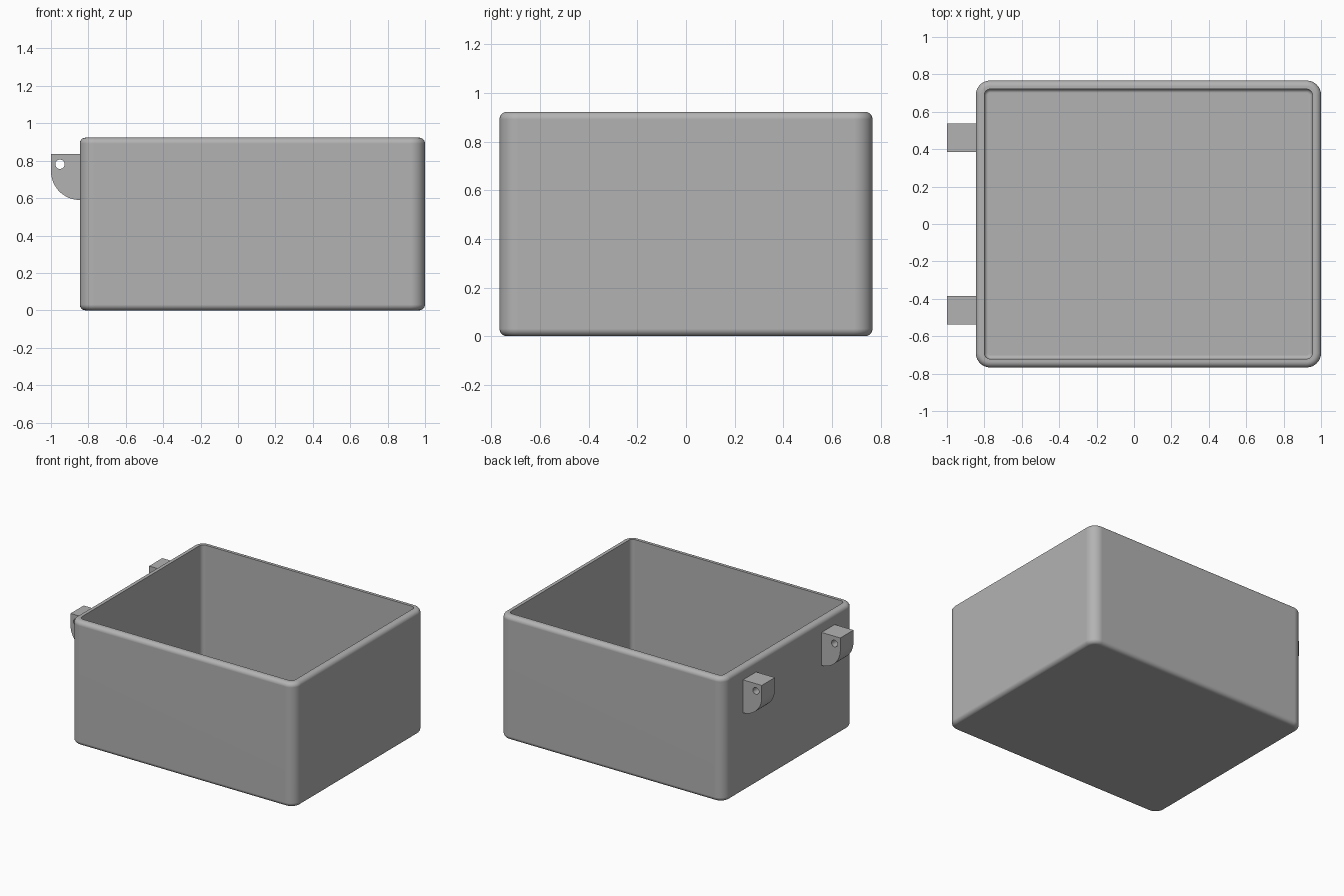
import bpy, bmesh, math

cube = bpy.data.objects.get("Cube")
if cube:
    bpy.data.objects.remove(cube, do_unlink=True)

# Dimensions
X0, X1, HY, H = -0.846, 1.0, 0.767, 0.923
WALL, CORNER, EDGE, FLOOR_R = 0.046, 0.077, 0.031, 0.02
SEG = 8

grey = bpy.data.materials.new("plain_grey")
grey.use_nodes = True
colour = (0.45, 0.45, 0.45, 1)
grey.diffuse_color = colour
grey.node_tree.nodes["Principled BSDF"].inputs["Base Color"].default_value = colour


def arc(cx, cy, r, start, end, n=SEG):
    """Points on a circular arc, angles in degrees."""
    return [(cx + r * math.cos(math.radians(start + (end - start) * i / n)),
             cy + r * math.sin(math.radians(start + (end - start) * i / n)))
            for i in range(n + 1)]


def finish(obj):
    """Smooth the rounded faces and keep the flat ones flat."""
    bpy.ops.object.select_all(action='DESELECT')
    obj.select_set(True)
    bpy.context.view_layer.objects.active = obj
    bpy.ops.object.shade_smooth_by_angle(angle=math.radians(35))
    mod = obj.modifiers.new("flat_normals", 'WEIGHTED_NORMAL')
    mod.keep_sharp = True


def rounded_rectangle(inset):
    r = CORNER - inset
    x0, x1, y = X0 + CORNER, X1 - CORNER, HY - CORNER
    return (arc(x1, y, r, 0, 90) + arc(x0, y, r, 90, 180)
            + arc(x0, -y, r, 180, 270) + arc(x1, -y, r, 270, 360))


def make_box():
    # Wall section as (inset, height): bottom edge, rim, inner wall, floor edge
    section = arc(EDGE, EDGE, EDGE, 270, 180)
    section += arc(EDGE, H - EDGE, EDGE, 180, 90)
    section += [(WALL, H)]
    section += arc(WALL + FLOOR_R, WALL + FLOOR_R, FLOOR_R, 180, 270)
    bm = bmesh.new()
    rings = [[bm.verts.new((x, y, z)) for x, y in rounded_rectangle(inset)]
             for inset, z in section]
    count = len(rings[0])
    for a, b in zip(rings, rings[1:]):
        for i in range(count):
            j = (i + 1) % count
            bm.faces.new((a[i], a[j], b[j], b[i]))
    bm.faces.new(rings[0][::-1])
    bm.faces.new(rings[-1])
    bmesh.ops.recalc_face_normals(bm, faces=bm.faces)
    mesh = bpy.data.meshes.new("open_box")
    bm.to_mesh(mesh)
    bm.free()
    obj = bpy.data.objects.new("open_box", mesh)
    bpy.context.collection.objects.link(obj)
    mesh.materials.append(grey)
    finish(obj)


def make_hinge(name, y):
    # Side profile with a rounded lower corner and a pin hole
    top, bottom, r = 0.835, 0.59, 0.154
    inside = X0 + 0.02
    outline = [(inside, bottom), (inside, top), (-1, top)]
    outline += arc(-1 + r, bottom + r, r, 180, 270, 16)
    hole = arc(-0.952, 0.781, 0.025, 0, 360, 24)[:-1]
    curve = bpy.data.curves.new(name, 'CURVE')
    curve.dimensions = '2D'
    curve.fill_mode = 'BOTH'
    curve.extrude = 0.077
    for points in (outline, hole):
        spline = curve.splines.new('POLY')
        spline.points.add(len(points) - 1)
        for p, (px, pz) in zip(spline.points, points):
            p.co = (px, pz, 0, 1)
        spline.use_cyclic_u = True
    curve.materials.append(grey)
    obj = bpy.data.objects.new(name, curve)
    obj.location.y = y
    obj.rotation_euler.x = math.pi / 2
    bpy.context.collection.objects.link(obj)
    bpy.ops.object.select_all(action='DESELECT')
    obj.select_set(True)
    bpy.context.view_layer.objects.active = obj
    bpy.ops.object.convert(target='MESH')
    obj = bpy.context.view_layer.objects.active
    # Join the caps to the sides
    bm = bmesh.new()
    bm.from_mesh(obj.data)
    bmesh.ops.remove_doubles(bm, verts=bm.verts, dist=0.0001)
    bmesh.ops.recalc_face_normals(bm, faces=bm.faces)
    bm.to_mesh(obj.data)
    bm.free()
    finish(obj)


make_box()
make_hinge("hinge_lug_back", 0.4615)
make_hinge("hinge_lug_front", -0.4615)
